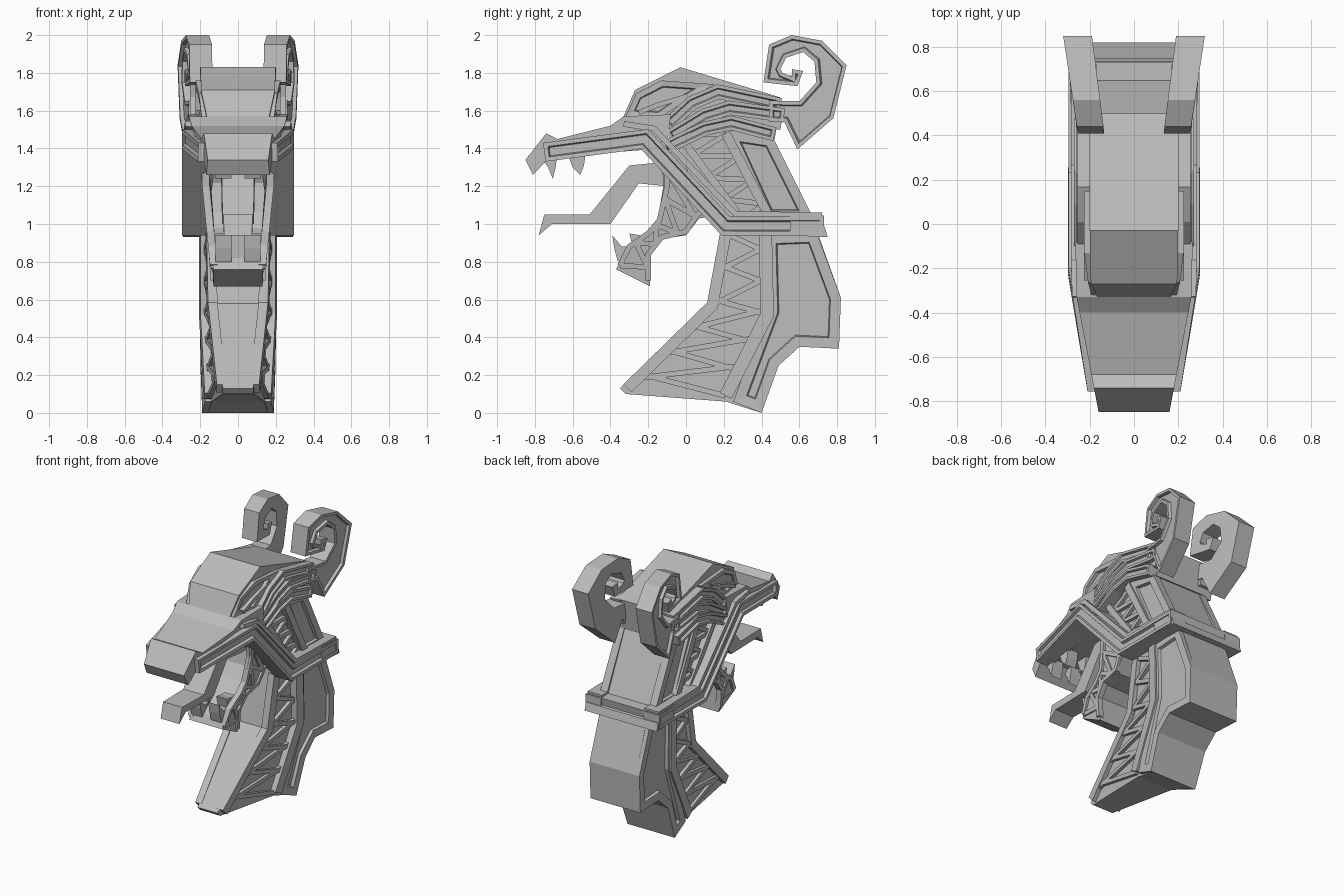
import bpy, bmesh
from mathutils import Vector

cube = bpy.data.objects.get("Cube")
if cube:
    bpy.data.objects.remove(cube)

stone = bpy.data.materials.new("stone_grey")
stone.use_nodes = True
GREY = (0.5, 0.5, 0.5, 1)
stone.diffuse_color = GREY
stone.node_tree.nodes["Principled BSDF"].inputs["Base Color"].default_value = GREY


def slab(name, outline, inner, outer, frame=0, depth=0.02):
    """Side profile (y, z) spanned between two x limits; frame recesses the outer face."""
    lim = [f if callable(f) else (lambda y, z, v=f: v) for f in (inner, outer)]
    bm = bmesh.new()
    a, b = [[bm.verts.new((f(y, z), y, z)) for y, z in outline] for f in lim]
    n = len(outline)
    bm.faces.new(a)
    cap = bm.faces.new(b)
    for i in range(n):
        j = (i + 1) % n
        bm.faces.new((a[i], a[j], b[j], b[i]))
    bmesh.ops.recalc_face_normals(bm, faces=bm.faces)
    if frame:
        bmesh.ops.inset_region(bm, faces=[cap], thickness=frame, use_even_offset=True)
        bmesh.ops.inset_region(bm, faces=[cap], thickness=0.006, depth=-depth, use_even_offset=True)
    me = bpy.data.meshes.new(name)
    bm.to_mesh(me)
    bm.free()
    me.materials.append(stone)
    ob = bpy.data.objects.new(name, me)
    bpy.context.collection.objects.link(ob)
    return ob


def block(name, outline, width):
    """Profile centred on x = 0 with a half width, constant or varying."""
    f = width if callable(width) else (lambda y, z: width)
    return slab(name, outline, lambda y, z: -f(y, z), f)


def pair(name, outline, inner, outer, frame=0, depth=0.02):
    ob = slab(name, outline, inner, outer, frame, depth)
    m = ob.modifiers.new("Mirror", 'MIRROR')
    m.use_axis = (True, False, False)
    return ob


def ribbon(path, width):
    """Outline of a constant width strip along a (y, z) path, mitred at the bends."""
    p = [Vector(q) for q in path]
    nor = [Vector((-(d := (q - r).normalized()).y, d.x)) for r, q in zip(p, p[1:])]
    nor = [nor[0]] + nor + [nor[-1]]
    off = [(m + n) / (1 + m.dot(n)) * width / 2 for m, n in zip(nor, nor[1:])]
    return [tuple(q + o) for q, o in zip(p, off)] + [tuple(q - o) for q, o in zip(p, off)][::-1]


def along(path, t):
    p = [Vector(q) for q in path]
    lens = [(b - a).length for a, b in zip(p, p[1:])]
    s = t * sum(lens)
    for a, b, l in zip(p, p[1:], lens):
        if s <= l:
            return a.lerp(b, s / l)
        s -= l
    return p[-1]


def ladder(name, left, right, count, inner, outer, tilt=0.06):
    """Slanted rungs between two rails."""
    for i in range(count):
        t = (i + 0.5) / count
        s = tilt if i % 2 else -tilt
        ends = [along(left, min(max(t - s, 0), 1)), along(right, min(max(t + s, 0), 1))]
        pair(f"{name}_{i + 1}", ribbon(ends, 0.028), inner, outer)


def ramp(y0, w0, y1, w1, shift=0):
    def f(y, z):
        t = min(max((y - y0) / (y1 - y0), 0), 1)
        return w0 + (w1 - w0) * t + shift
    return f


# Lower neck: core, rails, rungs and framed back panel
neck_w = lambda s: ramp(-.35, .11, .5, .2, s)
block("neck_core", [(-.35, .13), (.12, .58), (.19, .93), (.2, 1), (.68, 1), (.82, .61), (.81, .34), (.6, .35),
                    (.49, .25), (.4, 0), (.21, .06), (-.32, .1)], neck_w(-.03))
front_rail = [(-.31, .13), (.14, .57), (.21, .95)]
mid_rail = [(.21, .09), (.43, .52), (.42, .95)]
pair("neck_front_rail", ribbon(front_rail, .06), neck_w(-.05), neck_w(0))
pair("neck_mid_rail", ribbon(mid_rail, .07), neck_w(-.05), neck_w(.01))
ladder("neck_rung", front_rail, mid_rail, 11, neck_w(-.05), neck_w(-.008))
pair("neck_back_panel", [(.42, .95), (.43, .54), (.25, .06), (.4, 0), (.49, .25), (.6, .35), (.81, .34),
                         (.82, .61), (.69, .96)], neck_w(-.05), neck_w(0), .055)

# Upper neck
block("upper_neck_core", [(-.06, 1.45), (.08, 1.1), (.25, .98), (.68, .98), (.46, 1.45), (.4, 1.6)], .19)
upper_rail = [(.21, 1.48), (.44, 1.04)]
inner_rail = [(.0, 1.42), (.3, 1.02)]
pair("upper_neck_panel", [(.2, 1.5), (.46, 1.46), (.68, 1.02), (.42, 1.02)], .17, .225, .05)
pair("upper_neck_rail", ribbon(upper_rail, .05), .17, .24)
pair("upper_neck_inner_rail", ribbon(inner_rail, .04), .17, .23)
ladder("upper_neck_rung", inner_rail, upper_rail, 7, .17, .215)

# Upper jaw, with lip band running down the cheek into the collar
band_w = lambda s: ramp(-.85, .18, -.3, .285, s)
block("snout", [(-.85, 1.34), (-.74, 1.48), (-.68, 1.45), (-.4, 1.52), (-.33, 1.57), (-.08, 1.58), (-.1, 1.42),
                (-.25, 1.39), (-.72, 1.355), (-.81, 1.26)], band_w(-.02))
band = [(-.75, 1.38), (-.22, 1.45), (.22, .99), (.74, .99)]
pair("lip_band", ribbon(band[:2] + [(.21, .99), (.73, .99)], .1), ramp(-.3, .1, .1, .17), band_w(.012), .022)
pair("cheek_upper_rail", ribbon([(-.33, 1.53), (-.17, 1.505), (.26, 1.055), (.72, 1.045)], .03), .17, band_w(0))
block("collar_back", [(.55, .94), (.75, .93), (.735, .985), (.72, .99), (.73, 1.045), (.55, 1.05)], .29)

# Skull and brow
skull_w = ramp(-.33, .165, -.26, .2)
skull = [(-.33, 1.57), (-.27, 1.71), (-.03, 1.83), (.5, 1.67), (.47, 1.45), (-.15, 1.47)]
block("skull", skull, skull_w)
pair("brow_panel", [(-.32, 1.57), (-.265, 1.69), (-.13, 1.76), (.15, 1.74), (-.02, 1.64), (-.14, 1.56)],
     .15, ramp(-.33, .19, -.2, .225), .03)
pair("brow_ridge", ribbon([(-.25, 1.59), (-.15, 1.63), (.05, 1.69)], .025), .18, .225)
pair("eye", [(-.2, 1.555), (-.17, 1.575), (-.11, 1.56), (-.14, 1.54)], .2, .25)

# Crest strands sweeping back into the horns
strands = [[(-.1, 1.52), (.03, 1.64), (.17, 1.70), (.5, 1.63)],
           [(-.09, 1.46), (.1, 1.575), (.23, 1.615), (.52, 1.575)],
           [(-.12, 1.4), (.1, 1.505), (.24, 1.535), (.47, 1.475)]]
for i, path in enumerate(strands):
    pair(f"crest_strand_{i + 1}", ribbon(path, .075), .17, .255 + .008 * i, .018, .015)
pair("crest_backing", [(-.1, 1.42), (.0, 1.6), (.17, 1.71), (.52, 1.64), (.5, 1.5), (.24, 1.5)], .15, .235)

# Curled horns
horn_in = ramp(.42, .135, .85, .19)
horn_out = ramp(.42, .255, .85, .32)
pair("horn", [(.44, 1.655), (.53, 1.65), (.6, 1.65), (.69, 1.75), (.68, 1.86), (.62, 1.91), (.53, 1.88),
              (.5, 1.82), (.51, 1.8), (.56, 1.78), (.56, 1.82), (.62, 1.81), (.59, 1.73), (.41, 1.75),
              (.44, 1.95), (.56, 2), (.72, 1.97), (.85, 1.84), (.78, 1.56), (.59, 1.395), (.52, 1.54),
              (.44, 1.54)], horn_in, horn_out, .02)

# Lower jaw: floor, sides, rungs
jaw_w = lambda y, z: .145 + .05 * min(max((z - .75) / .5, 0), 1)
jaw_front = [(-.11, 1.36), (-.1, 1.2), (-.14, 1.02), (-.2, .95), (-.3, .88), (-.35, .78)]
jaw_back = [(.16, 1.12), (.06, 1.05), (.0, .96), (-.13, .93), (-.2, .84), (-.2, .7)]
pair("jaw_side", [(-.13, 1.38), (-.12, 1.2), (-.15, 1.02), (-.22, .94), (-.31, .88), (-.37, .76), (-.19, .67),
                  (-.2, .85), (-.14, .92), (0, .94), (.07, 1.03), (.2, 1.05), (.0, 1.38)],
     lambda y, z: jaw_w(y, z) - .04, lambda y, z: jaw_w(y, z) - .015)
for name, path in (("jaw_front_rail", jaw_front), ("jaw_back_rail", jaw_back)):
    pair(name, ribbon(path, .028), lambda y, z: jaw_w(y, z) - .04, jaw_w)
ladder("jaw_rung", jaw_front, jaw_back, 9, lambda y, z: jaw_w(y, z) - .03, lambda y, z: jaw_w(y, z) - .003)
block("jaw_floor", [(-.34, .82), (-.37, .76), (-.19, .67), (-.2, .85), (-.14, .92), (0, .94), (.07, 1.03), (.2, 1.05),
                    (.05, 1.3), (0, 1.06), (-.06, .98), (-.2, .9)], lambda y, z: jaw_w(y, z) - .02)

# Tongue
block("tongue", [(.02, 1.34), (-.1, 1.33), (-.3, 1.31), (-.51, 1.05), (-.75, 1.05), (-.78, .94), (-.71, 1),
                 (-.4, 1), (-.25, 1.215), (-.1, 1.2), (.05, 1.2)], ramp(-.78, .075, -.2, .09))

# Teeth
teeth = {"upper_front_tooth": [(-.76, 1.34), (-.68, 1.38), (-.69, 1.3), (-.705, 1.24), (-.73, 1.3)],
         "upper_back_tooth": [(-.63, 1.38), (-.53, 1.38), (-.54, 1.31), (-.56, 1.26), (-.6, 1.3)],
         "lower_front_tooth": [(-.36, .8), (-.28, .88), (-.34, .88), (-.39, .94), (-.38, .87)],
         "lower_back_tooth": [(-.28, .87), (-.2, .94), (-.24, .94), (-.3, .95), (-.29, .91)]}
for name, outline in teeth.items():
    pair(name, outline, .035, .12)
